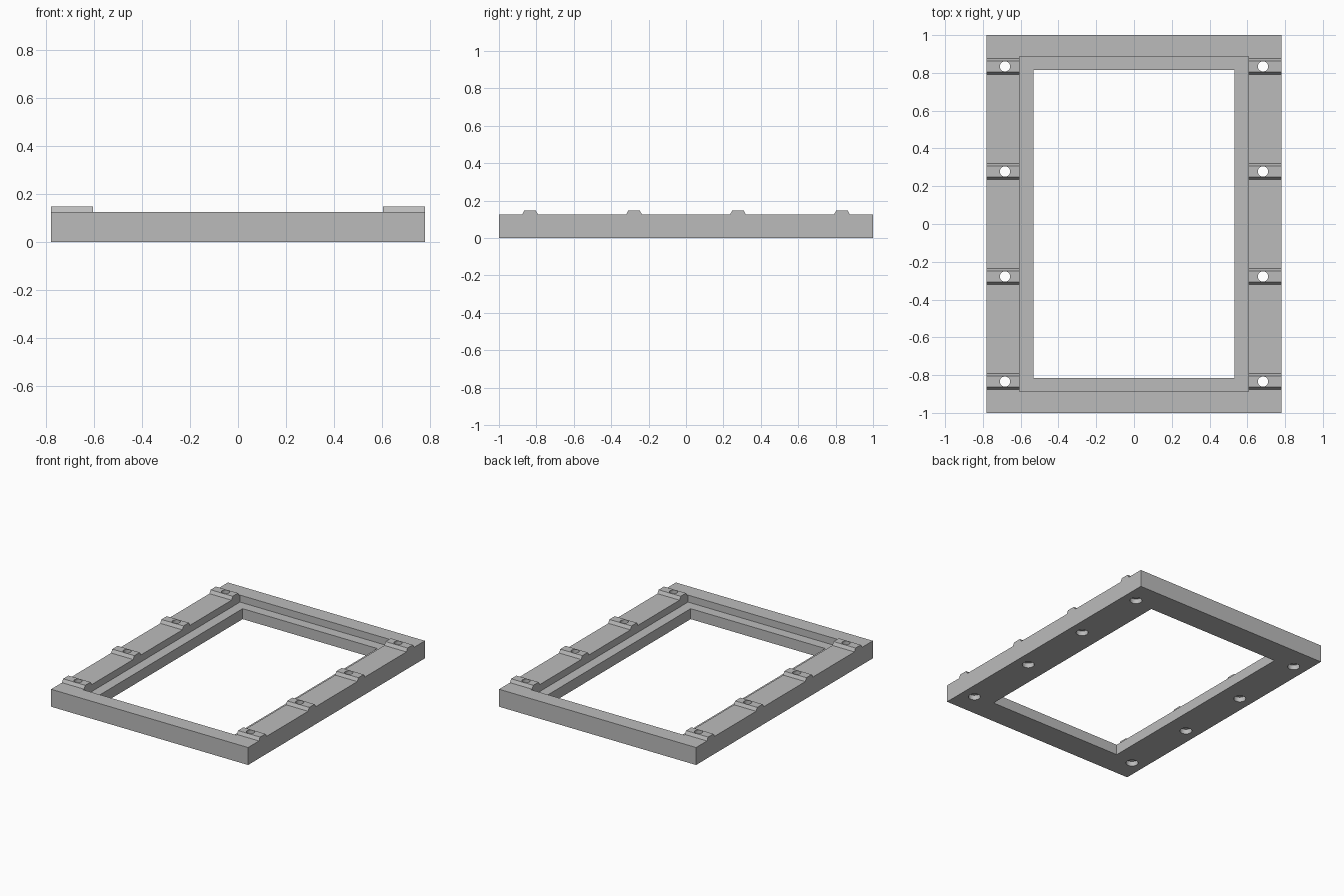
import bpy, bmesh, math

if "Cube" in bpy.data.objects:
    bpy.data.objects.remove(bpy.data.objects["Cube"])

FRAME_TOP, RIDGE_TOP, LEDGE_Z = 0.125, 0.148, 0.075
HOLE_X = 0.683
RIDGE_Y = (-0.834, -0.278, 0.278, 0.834)

grey = bpy.data.materials.new("plain grey")
grey.diffuse_color = (0.5, 0.5, 0.5, 1)
grey.use_nodes = True
grey.node_tree.nodes["Principled BSDF"].inputs["Base Color"].default_value = grey.diffuse_color


def finish(bm, name):
    bmesh.ops.recalc_face_normals(bm, faces=bm.faces)
    mesh = bpy.data.meshes.new(name)
    bm.to_mesh(mesh)
    bm.free()
    mesh.materials.append(grey)
    obj = bpy.data.objects.new(name, mesh)
    bpy.context.collection.objects.link(obj)
    return obj


def bridge(bm, a, b):
    for i in range(len(a)):
        j = (i + 1) % len(a)
        bm.faces.new((a[i], a[j], b[j], b[i]))


# Rectangular frame: a stepped section swept around the opening
def make_frame():
    bm = bmesh.new()
    section = [(0.78, 1.0, 0), (0.78, 1.0, FRAME_TOP),
               (0.605, 0.887, FRAME_TOP), (0.605, 0.887, LEDGE_Z),
               (0.533, 0.814, LEDGE_Z), (0.533, 0.814, 0)]
    loops = [[bm.verts.new((sx * x, sy * y, z))
              for sx, sy in ((-1, -1), (1, -1), (1, 1), (-1, 1))]
             for x, y, z in section]
    for i, loop in enumerate(loops):
        bridge(bm, loop, loops[(i + 1) % len(loops)])
    return finish(bm, "frame")


# Trapezoid ridges across both long rails
def make_ridges():
    bm = bmesh.new()
    for side in (-1, 1):
        for y in RIDGE_Y:
            ends = [[bm.verts.new((side * x, y + dy, z)) for dy, z in
                     ((-0.043, FRAME_TOP), (0.043, FRAME_TOP),
                      (0.030, RIDGE_TOP), (-0.030, RIDGE_TOP))]
                    for x in (0.605, 0.78)]
            bridge(bm, *ends)
            for end in ends:
                bm.faces.new(end)
    return finish(bm, "mounting_ridges")


# Stepped cutters: screw hole with a wider counterbore underneath
def make_cutter():
    bm = bmesh.new()
    n = 32
    steps = ((0.040, -0.05), (0.040, 0.035), (0.027, 0.035), (0.027, 0.2))
    for side in (-1, 1):
        for y in RIDGE_Y:
            rings = [[bm.verts.new((side * HOLE_X + r * math.cos(2 * math.pi * k / n),
                                    y + r * math.sin(2 * math.pi * k / n), z))
                      for k in range(n)] for r, z in steps]
            for a, b in zip(rings, rings[1:]):
                bridge(bm, a, b)
            bm.faces.new(rings[0])
            bm.faces.new(rings[-1])
    cutter = finish(bm, "screw_hole_cutter")
    cutter.hide_render = True
    return cutter


parts = [make_frame(), make_ridges()]
cutter = make_cutter()
for obj in parts:
    mod = obj.modifiers.new("screw_holes", 'BOOLEAN')
    mod.operation = 'DIFFERENCE'
    mod.solver = 'EXACT'
    mod.object = cutter
    bpy.ops.object.select_all(action='DESELECT')
    obj.select_set(True)
    bpy.context.view_layer.objects.active = obj
    bpy.ops.object.modifier_apply(modifier=mod.name)
    bpy.ops.object.shade_smooth_by_angle(angle=math.radians(25))
bpy.data.objects.remove(cutter)
